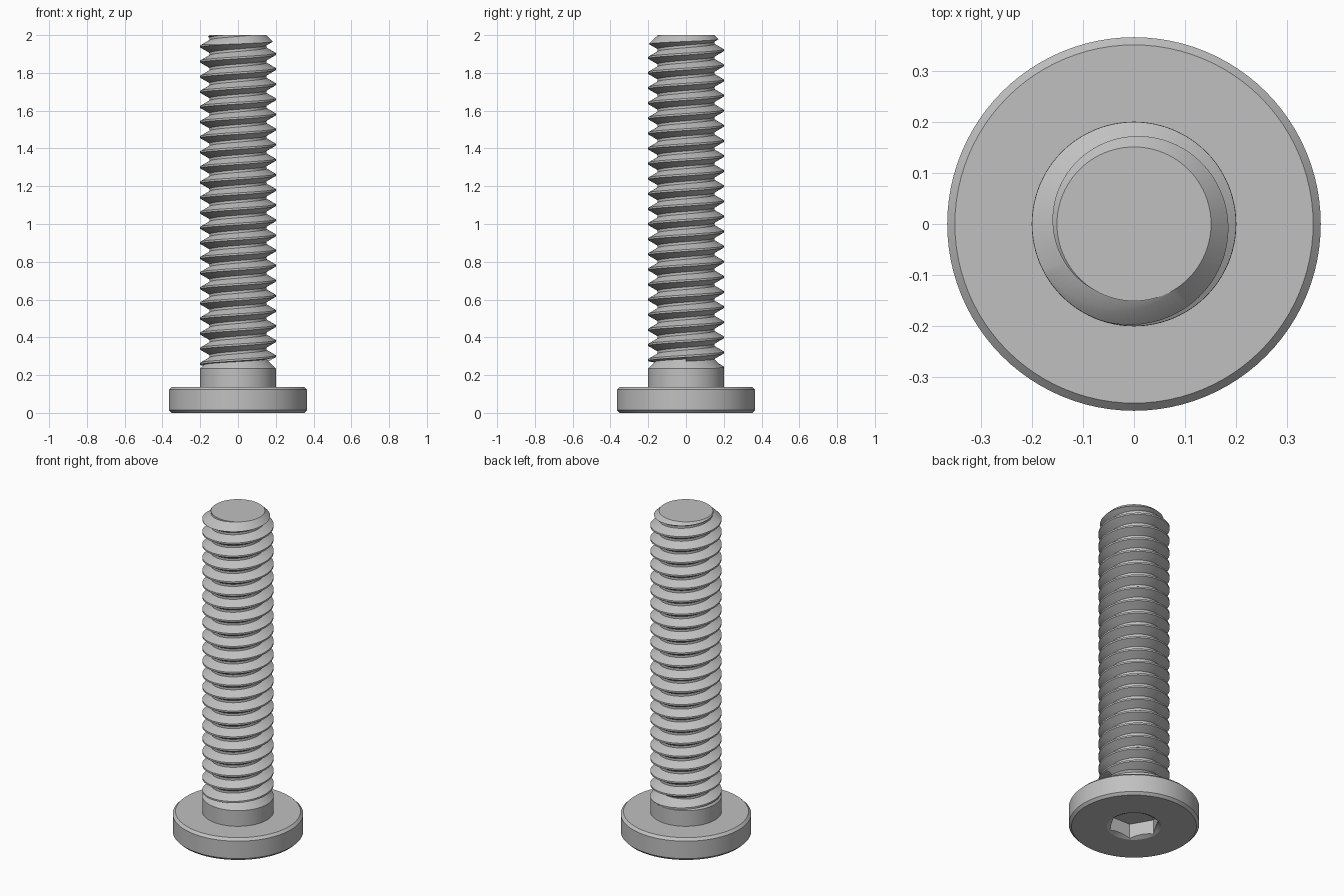
import bpy, bmesh, math
from mathutils import Vector

cube = bpy.data.objects.get("Cube")
if cube:
    bpy.data.objects.remove(cube, do_unlink=True)

SEGMENTS = 96
MAJOR, MINOR = 0.2, 0.151      # thread crest and root radii
PITCH = 0.08
TOP = 2.0
SHANK_TOP = 0.235

steel = bpy.data.materials.new("grey steel")
steel.use_nodes = True
grey = (0.53, 0.53, 0.53, 1)
steel.diffuse_color = grey
steel.node_tree.nodes["Principled BSDF"].inputs["Base Color"].default_value = grey


def make_object(name, bm):
    bmesh.ops.recalc_face_normals(bm, faces=bm.faces)
    mesh = bpy.data.meshes.new(name)
    bm.to_mesh(mesh)
    bm.free()
    mesh.materials.append(steel)
    obj = bpy.data.objects.new(name, mesh)
    bpy.context.collection.objects.link(obj)
    return obj


def lathe(name, profile, segments=SEGMENTS):
    """Revolve (radius, height) points around z."""
    bm = bmesh.new()
    verts = [bm.verts.new((r, 0, z)) for r, z in profile]
    edges = [bm.edges.new(pair) for pair in zip(verts, verts[1:])]
    bmesh.ops.spin(bm, geom=verts + edges, cent=(0, 0, 0), axis=(0, 0, 1),
                   angle=math.tau, steps=segments)
    bmesh.ops.remove_doubles(bm, verts=bm.verts, dist=1e-5)
    return make_object(name, bm)


def select_only(obj):
    bpy.ops.object.select_all(action='DESELECT')
    obj.select_set(True)
    bpy.context.view_layer.objects.active = obj


def boolean(obj, cutter, operation):
    cutter.hide_render = True
    mod = obj.modifiers.new("cut", 'BOOLEAN')
    mod.object, mod.operation, mod.solver = cutter, operation, 'EXACT'
    select_only(obj)
    bpy.ops.object.modifier_apply(modifier=mod.name)
    bpy.data.objects.remove(cutter, do_unlink=True)


def helical_rod(name, crest_z, bottom, top):
    """Closed rod with a right-hand thread; crest_z is a crest height at +x."""
    flank = (MAJOR - MINOR) * math.tan(math.radians(30))
    flat = PITCH / 8
    turn = [(MAJOR, -flat / 2), (MAJOR, flat / 2),
            (MINOR, flat / 2 + flank), (MINOR, PITCH - flat / 2 - flank)]
    start = crest_z - PITCH * math.floor((crest_z - bottom) / PITCH)
    turns = math.ceil((top - start) / PITCH)
    bm = bmesh.new()
    columns = []
    for i in range(SEGMENTS):
        a = math.tau * i / SEGMENTS
        lift = start + PITCH * i / SEGMENTS
        # the first column is one turn longer, to meet the last one
        count = turns + (1 if i == 0 else 0)
        columns.append([bm.verts.new((r * math.cos(a), r * math.sin(a),
                                      z + lift + k * PITCH))
                        for k in range(count) for r, z in turn])
    columns.append(columns[0][len(turn):])
    for left, right in zip(columns, columns[1:]):
        for j in range(turns * len(turn) - 1):
            bm.faces.new((left[j], right[j], right[j + 1], left[j + 1]))
    # fan caps at both ends
    middle = (bottom + top) / 2
    rim = [e for e in bm.edges if e.is_boundary]
    for upper in (False, True):
        ring = [e for e in rim if (e.verts[0].co.z > middle) == upper]
        hub = bm.verts.new((0, 0, sum(e.verts[0].co.z for e in ring) / len(ring)))
        for e in ring:
            bm.faces.new((e.verts[0], e.verts[1], hub))
    # drop loose vertices left past the last turn
    bmesh.ops.delete(bm, geom=[v for v in bm.verts if not v.link_faces],
                     context='VERTS')
    return make_object(name, bm)


# Head with plain shank and thread run-out cone
head = lathe("head_and_shank", [
    (0, 0), (0.351, 0), (0.366, 0.015), (0.366, 0.123), (0.351, 0.138),
    (MAJOR + 0.0005, 0.138), (MAJOR + 0.0005, SHANK_TOP),
    (MINOR - 0.001, SHANK_TOP + 0.05), (0, SHANK_TOP + 0.05)])

# Hexagonal socket with a shallow countersink
hexagon = lathe("socket_cutter", [(0, -0.05), (0.1443, -0.05),
                                  (0.1443, 0.095), (0, 0.095)], 6)
boolean(head, hexagon, 'DIFFERENCE')
countersink = lathe("countersink_cutter", [(0, -0.02), (0.1866, -0.02),
                                           (0.1173, 0.02), (0, 0.02)])
boolean(head, countersink, 'DIFFERENCE')

# Threaded rod, trimmed by a chamfered end
thread = helical_rod("thread", 1.98, 0.14, TOP + 0.1)
envelope = lathe("end_trimmer", [(0, 0.05), (0.25, 0.05),
                                 (0.25, TOP - 0.25 + MINOR), (MINOR, TOP), (0, TOP)])
boolean(thread, envelope, 'INTERSECT')

for part in (head, thread):
    select_only(part)
    bpy.ops.object.shade_smooth_by_angle(angle=math.radians(20))
